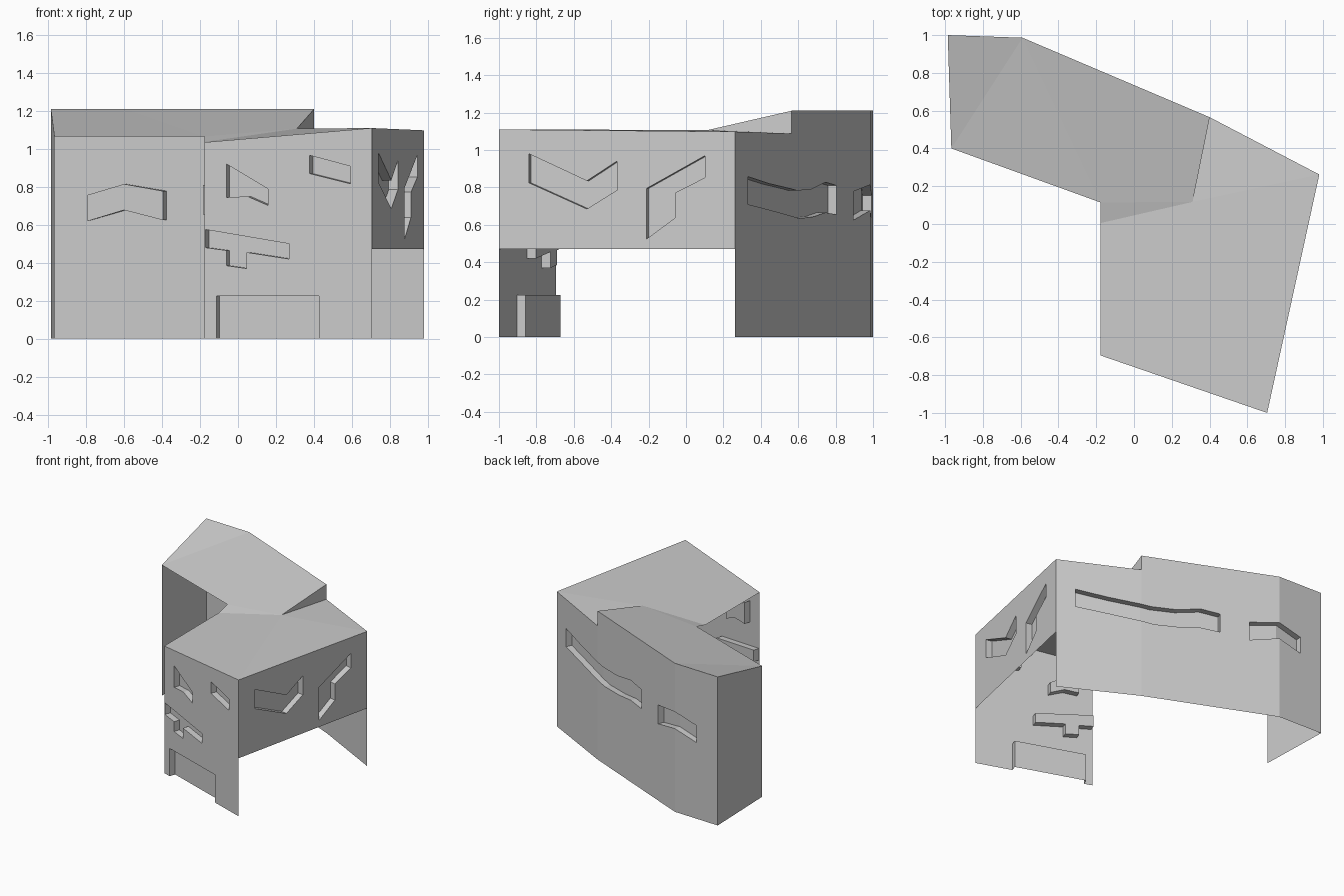
import bpy, bmesh
from mathutils import Vector

if "Cube" in bpy.data.objects:
    bpy.data.objects.remove(bpy.data.objects["Cube"])

DEPTH = 0.05                      # how far the windows are set into the walls

# plan corners, as (x, y)
A, B, C, D = (-.986, 1.0), (-.59, .986), (-.967, .4), (-.177, .114)
E, F, G, H = (-.177, -.696), (.705, -1.0), (.981, .262), (.401, .565)
I, J = (.31, .117), (-.177, .005)


def finish(bm, name):
    me = bpy.data.meshes.new(name)
    bm.to_mesh(me)
    bm.free()
    bpy.context.collection.objects.link(bpy.data.objects.new(name, me))


def loop(bm, pts, depth=0.0):
    vs = [bm.verts.new((u, depth, z)) for u, z in pts]
    return vs, [bm.edges.new((vs[i - 1], vs[i])) for i in range(len(vs))]


def fill(bm, edges):
    bmesh.ops.triangle_fill(bm, edges=edges, use_beauty=True, normal=(0, -1, 0))


def wall(name, path, axis, outline, windows=(), door=None):
    """Flat sheet with recessed windows, bent along a plan path.
    axis: which plan coordinate (0 = x, 1 = y) the outline is measured along."""
    bm = bmesh.new()
    edges = loop(bm, outline)[1]
    rims = []
    for w in windows:
        vs, es = loop(bm, w)
        rims.append(vs)
        edges += es
    fill(bm, edges)
    if door:
        rims.append([bm.verts.new((u, 0, z)) for u, z in door])
    for vs in rims:
        inner, es = loop(bm, [(v.co.x, v.co.z) for v in vs], DEPTH)
        for i in range(len(vs)):
            if vs[i].co.z + vs[i - 1].co.z > 1e-5:      # no sill at ground level
                bm.faces.new((vs[i - 1], vs[i], inner[i], inner[i - 1]))
        fill(bm, es)
    # crease the sheet where the path bends
    for p in path[1:-1]:
        bmesh.ops.bisect_plane(bm, geom=bm.verts[:] + bm.edges[:] + bm.faces[:],
                               plane_co=(p[axis], 0, 0), plane_no=(1, 0, 0))
    bmesh.ops.remove_doubles(bm, verts=bm.verts[:], dist=1e-4)
    # wrap it on to the plan; the path runs with the inside on its left
    segs = [(Vector(p), Vector(q)) for p, q in zip(path, path[1:])]
    outward = []
    for v in bm.verts:
        u, d, z = v.co
        hits = [(p, q) for p, q in segs
                if min(p[axis], q[axis]) - 1e-4 <= u <= max(p[axis], q[axis]) + 1e-4]
        p, q = hits[0]
        pos = p.lerp(q, (u - p[axis]) / (q[axis] - p[axis]))
        inward = Vector((0, 0))
        for a, b in hits:
            t = (b - a).normalized()
            inward += Vector((-t.y, t.x))
        pos += inward.normalized() * d
        v.co = (pos.x, pos.y, z)
    bmesh.ops.recalc_face_normals(bm, faces=bm.faces[:])
    t = (segs[0][1] - segs[0][0]).normalized()
    big = max(bm.faces, key=lambda f: f.calc_area())
    big.normal_update()
    if big.normal.dot(Vector((t.y, -t.x, 0))) < 0:
        bmesh.ops.reverse_faces(bm, faces=bm.faces[:])
    finish(bm, name)


def sheet(name, faces):
    bm = bmesh.new()
    for f in faces:
        bm.faces.new([bm.verts.new((*p, z)) for p, z in f])
    bmesh.ops.remove_doubles(bm, verts=bm.verts[:], dist=1e-4)
    finish(bm, name)


# front wall with three windows and a low doorway
door = [(-.113, 0), (-.113, .226), (.427, .226), (.427, 0)]
wall("front_wall", [E, F], 0,
     [(E[0], 0)] + door + [(F[0], 0), (F[0], 1.11), (E[0], 1.035)],
     [[(-.06, .92), (.157, .79), (.157, .703), (.05, .75), (-.06, .745)],
      [(.378, .966), (.594, .908), (.594, .816), (.378, .87)],
      [(-.17, .575), (.27, .5), (.27, .42), (.045, .455), (.045, .37),
       (-.06, .385), (-.06, .465), (-.17, .48)]], door)

# raised right wall, open underneath
wall("right_wall", [F, G], 1,
     [(F[1], .472), (G[1], .472), (G[1], 1.098), (F[1], 1.11)],
     [[(-.84, .98), (-.53, .835), (-.37, .94), (-.37, .785), (-.53, .685), (-.84, .825)],
      [(-.21, .795), (.102, .97), (.102, .853), (-.055, .773), (-.055, .64), (-.21, .525)]])

# folded back wall with a long curving window and a corner window
wall("back_wall", [G, H, B, A], 0,
     [(G[0], 0), (G[0], 1.098), (H[0], 1.088), (H[0], 1.21), (A[0], 1.21), (A[0], 0)],
     [[(.85, .858), (.628, .82), (.33, .783), (.15, .79), (-.025, .828), (-.165, .81),
       (-.165, .655), (-.025, .666), (.12, .644), (.31, .634), (.628, .68), (.85, .71)],
      [(-.376, .778), (-.59, .815), (-.79, .758), (-.79, .62), (-.59, .678), (-.376, .625)]])

# left end wall
wall("left_wall", [A, C], 1, [(A[1], 0), (C[1], 0), (C[1], 1.065), (A[1], 1.21)])

# sloping roofs and the small step between them
sheet("upper_roof", [[(A, 1.21), (C, 1.065), (B, 1.21)],
                     [(C, 1.065), (D, 1.065), (B, 1.21)],
                     [(D, 1.065), (I, 1.107), (H, 1.21), (B, 1.21)],
                     [(D, 1.065), (J, 1.037), (I, 1.107)]])
sheet("lower_roof", [[(J, 1.037), (E, 1.035), (F, 1.11), (I, 1.107)],
                     [(I, 1.107), (F, 1.11), (G, 1.098)],
                     [(I, 1.107), (G, 1.098), (H, 1.088)]])
sheet("roof_step", [[(I, 1.107), (H, 1.088), (H, 1.21)]])
